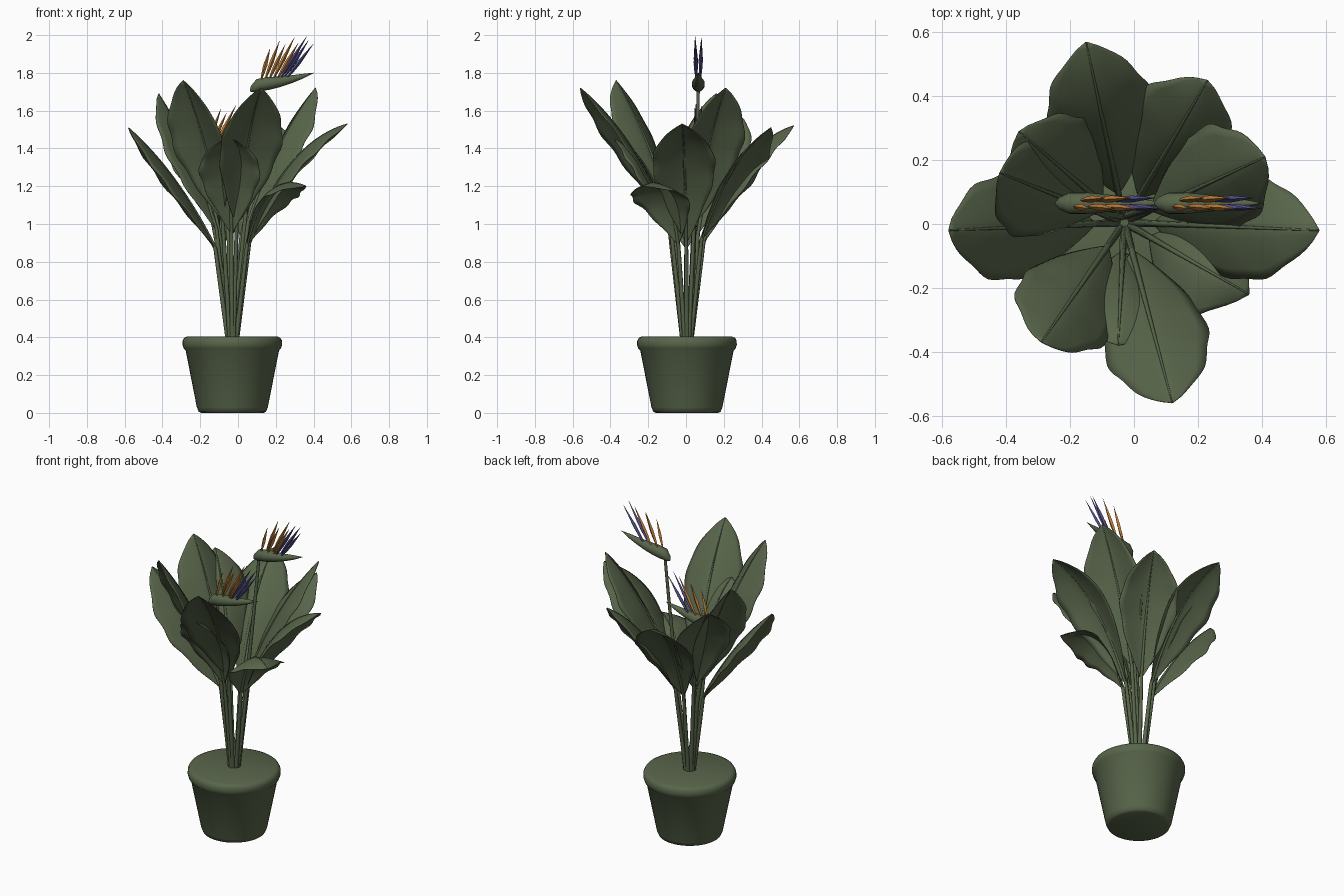
import bpy, bmesh, math
from mathutils import Vector

cube = bpy.data.objects.get("Cube")
if cube:
    bpy.data.objects.remove(cube)


def material(name, rgb):
    m = bpy.data.materials.new(name)
    m.use_nodes = True
    m.diffuse_color = (*rgb, 1)
    m.node_tree.nodes["Principled BSDF"].inputs["Base Color"].default_value = (*rgb, 1)
    return m


GREEN = material("leaf green", (0.098, 0.13, 0.069))
ORANGE = material("sepal orange", (0.52, 0.21, 0.04))
PURPLE = material("petal purple", (0.085, 0.075, 0.24))


def finish(bm, name, mat, angle=50):
    bmesh.ops.remove_doubles(bm, verts=bm.verts, dist=0.0001)
    bmesh.ops.recalc_face_normals(bm, faces=bm.faces)
    me = bpy.data.meshes.new(name)
    bm.to_mesh(me)
    bm.free()
    me.materials.append(mat)
    ob = bpy.data.objects.new(name, me)
    bpy.context.collection.objects.link(ob)
    bpy.ops.object.select_all(action='DESELECT')
    ob.select_set(True)
    bpy.context.view_layer.objects.active = ob
    bpy.ops.object.shade_smooth_by_angle(angle=math.radians(angle))
    return ob


def skin(bm, rows, closed):
    """Join rows of points with quads."""
    rings = [[bm.verts.new(p) for p in row] for row in rows]
    n = len(rings[0])
    for a, b in zip(rings, rings[1:]):
        for i in range(n if closed else n - 1):
            j = (i + 1) % n
            bm.faces.new((a[i], a[j], b[j], b[i]))
    return rings


def tube(bm, path, radii, sides=8):
    """Sweep a circle of changing radius along a path."""
    path = [Vector(p) for p in path]
    d = path[-1] - path[0]
    side = Vector((-d.y, d.x, 0))
    side = side.normalized() if side.length > 0.001 else Vector((1, 0, 0))
    rows = []
    for i, (p, r) in enumerate(zip(path, radii)):
        t = (path[min(i + 1, len(path) - 1)] - path[max(i - 1, 0)]).normalized()
        up = t.cross(side).normalized()
        s = up.cross(t)
        angles = [math.tau * k / sides for k in range(sides)]
        rows.append([p + (s * math.cos(a) + up * math.sin(a)) * r for a in angles])
    rings = skin(bm, rows, True)
    bm.faces.new(rings[0])
    bm.faces.new(rings[-1])


def bezier(a, b, c, t):
    return a * (1 - t) ** 2 + b * 2 * t * (1 - t) + c * t * t


# Pot: turned profile with a shallow rounded rim and a closed top
ROOT = Vector((-0.03, 0.005, 0))
profile = [(0.0, 0), (0.165, 0), (0.178, 0.006), (0.188, 0.03), (0.247, 0.33),
           (0.258, 0.342), (0.264, 0.36), (0.263, 0.382), (0.255, 0.397),
           (0.238, 0.405), (0.0, 0.405)]
bm = bmesh.new()
skin(bm, [[ROOT + Vector((max(r, 1e-6) * math.cos(math.tau * k / 48),
                          max(r, 1e-6) * math.sin(math.tau * k / 48), z))
           for k in range(48)] for r, z in profile], True)
finish(bm, "pot", GREEN, 60)


# Leaves: arched blade with drooping margins, on a stalk that runs on as midrib
def leaf(index, tip, base_z, arch, half_width):
    tip = Vector(tip)
    out = (tip - ROOT).to_2d().normalized()
    out = Vector((out.x, out.y, 0))
    foot = ROOT + out * 0.022 + Vector((0, 0, 0.38))
    base = ROOT + out * 0.09 + Vector((0, 0, base_z))
    ctrl = (base + tip) / 2 + Vector((0, 0, arch)) - out * arch * 0.3
    side = Vector((-out.y, out.x, 0))
    steps, cols = 28, 10
    mids, rows = [], []
    for i in range(steps + 1):
        t = i / steps
        p = bezier(base, ctrl, tip, t)
        tangent = ((ctrl - base) * (1 - t) + (tip - ctrl) * t).normalized()
        up = tangent.cross(side)
        if up.dot(out) > 0 and up.z < 0 or up.z < 0:
            up = -up
        mids.append(p)
        w = half_width * max(math.sin(math.pi * t ** 1.15), 0.004) ** 0.75
        row = []
        for k in range(cols + 1):
            u = 2 * k / cols - 1
            ripple = math.sin(t * 24 + index * 2 + (2 if u > 0 else 0))
            reach = w * u * (1 + 0.03 * ripple * abs(u))
            droop = w * (0.36 * abs(u) ** 1.4 + 0.03 * ripple * u * u)
            row.append(p + side * reach - up * droop)
        rows.append(row)
    bm = bmesh.new()
    skin(bm, rows, False)
    blade = finish(bm, f"leaf_blade_{index}", GREEN, 80)
    mod = blade.modifiers.new("thickness", 'SOLIDIFY')
    mod.thickness = 0.003
    mod.offset = 0
    bm = bmesh.new()
    stalk = [foot.lerp(base, k / 6) for k in range(6)]
    tube(bm, stalk + mids, [0.013 - 0.0004 * k for k in range(6)]
         + [0.010 - 0.0075 * k / steps for k in range(steps + 1)])
    finish(bm, f"leaf_stalk_{index}", GREEN)


leaves = [
    ((-0.58, -0.02, 1.51), 0.87, 0.09, 0.165),
    ((0.58, -0.02, 1.53), 0.90, 0.22, 0.165),
    ((-0.15, 0.57, 1.52), 0.90, 0.21, 0.165),
    ((0.23, 0.45, 1.51), 0.92, 0.14, 0.165),
    ((0.41, 0.21, 1.72), 1.00, 0.10, 0.165),
    ((-0.42, 0.16, 1.69), 0.97, 0.08, 0.165),
    ((-0.36, 0.29, 1.57), 0.95, 0.17, 0.16),
    ((-0.29, -0.37, 1.76), 1.02, 0.09, 0.165),
    ((0.12, -0.56, 1.72), 1.00, 0.13, 0.165),
    ((-0.05, -0.38, 1.46), 0.95, 0.17, 0.16),
    ((0.36, -0.22, 1.20), 0.89, 0.25, 0.17),
]
for number, spec in enumerate(leaves, 1):
    leaf(number, *spec)


# Flowers: pointed horizontal sheath on a stem with a crest of slender petals
def flower(label, shift, bend):
    def at(x, y, z):
        return Vector((x, y + 0.065, z)) + shift

    bm = bmesh.new()
    foot = ROOT + Vector((0.0, 0.02, 0.38))
    head = at(0.10, 0, 1.72)
    path = [bezier(foot, bend, head, k / 14) for k in range(15)]
    tube(bm, path, [0.013 - 0.0003 * k for k in range(15)])
    finish(bm, f"{label}_stem", GREEN)

    bm = bmesh.new()
    outline = [(0.065, 1.703, 0.004), (0.08, 1.715, 0.02), (0.11, 1.735, 0.034),
               (0.16, 1.744, 0.034), (0.22, 1.753, 0.028), (0.28, 1.766, 0.021),
               (0.34, 1.782, 0.013), (0.40, 1.80, 0.001)]
    tube(bm, [at(x, 0, z) for x, z, r in outline], [r for x, z, r in outline], 16)
    finish(bm, f"{label}_sheath", GREEN)

    # Petals alternate between the two sides of the crest
    def crest(name, mat, spikes):
        bm = bmesh.new()
        for i, (x, tip_x, tip_z) in enumerate(spikes):
            y = 0.014 if i % 2 else -0.014
            a = at(x, y * 0.7, 1.755)
            b = at(tip_x, y * 1.2, tip_z)
            path = [a.lerp(b, t) for t in (0, 0.3, 0.5, 0.75, 1)]
            tube(bm, path, (0.003, 0.009, 0.011, 0.006, 0.0005), 4)
        finish(bm, f"{label}_{name}", mat, 30)

    crest("orange_sepals", ORANGE,
          [(0.12, 0.17, 1.93), (0.14, 0.22, 1.97), (0.16, 0.25, 1.95),
           (0.18, 0.30, 1.99), (0.20, 0.32, 1.96)])
    crest("purple_petals", PURPLE,
          [(0.215, 0.365, 1.995), (0.23, 0.375, 1.975), (0.245, 0.40, 1.955)])


flower("tall_flower", Vector((0, 0, 0)), Vector((0.05, 0.05, 1.10)))
flower("short_flower", Vector((-0.31, 0, -0.36)), Vector((-0.10, 0.03, 0.90)))
